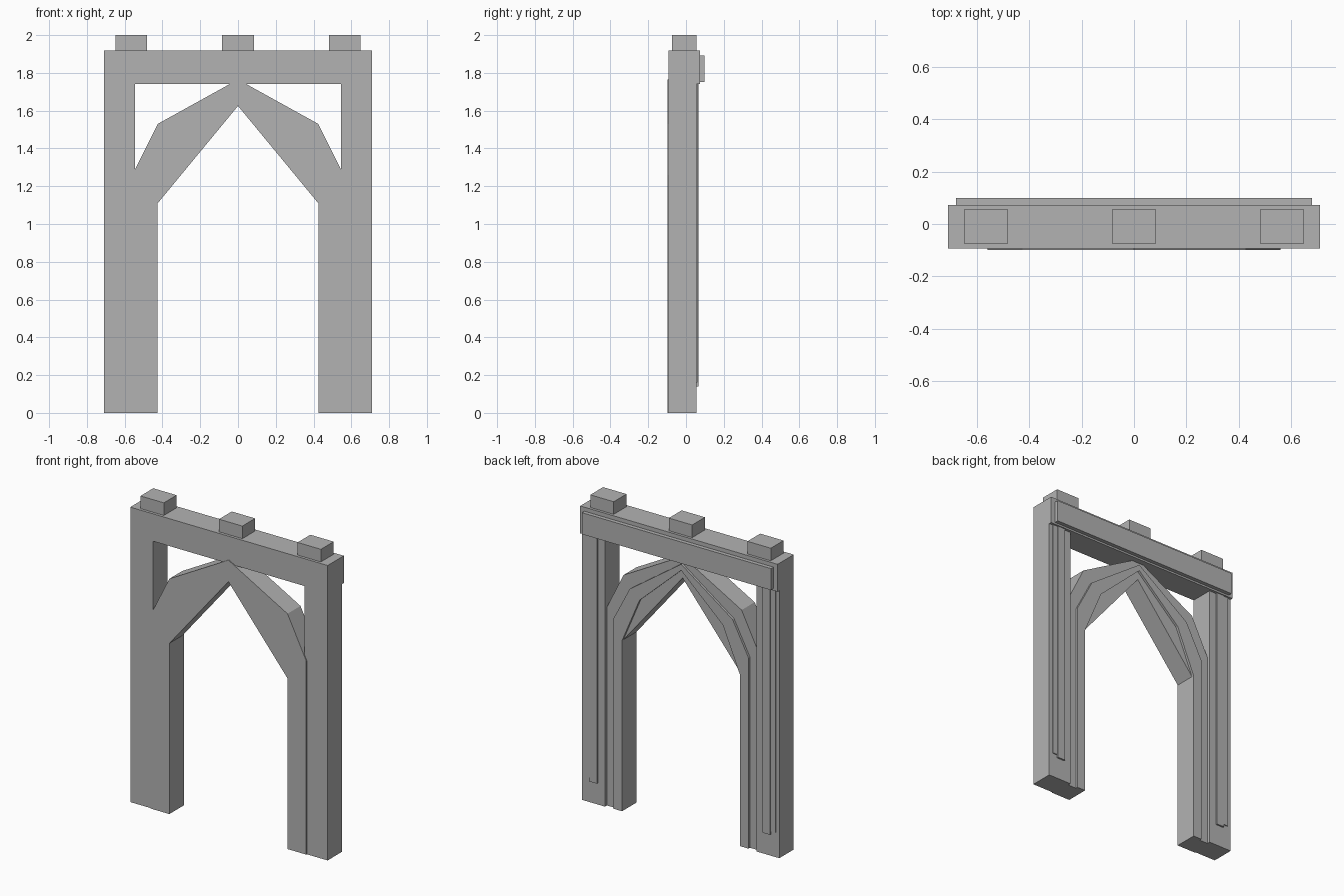
import bpy, bmesh

if "Cube" in bpy.data.objects:
    bpy.data.objects.remove(bpy.data.objects["Cube"])

stone = bpy.data.materials.new("grey_stone")
stone.diffuse_color = (0.45, 0.45, 0.45, 1)
stone.use_nodes = True
stone.node_tree.nodes["Principled BSDF"].inputs["Base Color"].default_value = stone.diffuse_color


def extrude_profile(name, profile, y0, y1):
    """Extrude a closed (x, z) outline from y0 to y1."""
    bm = bmesh.new()
    face = bm.faces.new([bm.verts.new((x, y0, z)) for x, z in profile])
    new = bmesh.ops.extrude_face_region(bm, geom=[face])["geom"]
    bmesh.ops.translate(bm, vec=(0, y1 - y0, 0),
                        verts=[v for v in new if isinstance(v, bmesh.types.BMVert)])
    bmesh.ops.recalc_face_normals(bm, faces=bm.faces)
    mesh = bpy.data.meshes.new(name)
    bm.to_mesh(mesh)
    bm.free()
    mesh.materials.append(stone)
    obj = bpy.data.objects.new(name, mesh)
    bpy.context.collection.objects.link(obj)
    return obj


def box(name, x0, x1, y0, y1, z0, z1):
    return extrude_profile(name, [(x0, z0), (x1, z0), (x1, z1), (x0, z1)], y0, y1)


def arch(name, outer, inner, y0, y1):
    """Symmetric arch from right-hand outlines running foot to crown."""
    def full(pts):
        return pts + [(-x, z) for x, z in reversed(pts[:-1])]
    return extrude_profile(name, full(outer) + full(inner)[::-1], y0, y1)


# Arch plate with straight-sided opening, and raised moulding on its back
opening = [(0.425, 0), (0.425, 1.11), (0, 1.625)]
arch("arch", [(0.56, 0), (0.56, 1.26), (0.425, 1.53), (0, 1.765)],
     opening, -0.0985, 0.035)
arch("arch_moulding", [(0.485, 0), (0.485, 1.24), (0.37, 1.46), (0, 1.72)],
     [(0.425, 0), (0.425, 1.11), (0.30, 1.405), (0, 1.68)], 0.03, 0.05)

# Pillars with stepped strips on the back
for side, s in (("right", 1), ("left", -1)):
    box(side + "_pillar", s * 0.545, s * 0.71, -0.093, 0.055, 0, 1.745)
    box(side + "_wide_strip", s * 0.595, s * 0.65, 0.05, 0.066, 0.14, 1.745)
    box(side + "_narrow_strip", s * 0.65, s * 0.685, 0.05, 0.061, 0.16, 1.745)

# Top beam, back panel and roof blocks
box("beam", -0.71, 0.71, -0.093, 0.073, 1.74, 1.918)
box("beam_panel", -0.68, 0.68, 0.07, 0.0985, 1.752, 1.892)
for i, x in enumerate((-0.565, 0, 0.565)):
    box(f"roof_block_{i + 1}", x - 0.084, x + 0.084, -0.075, 0.056, 1.91, 2.0)
